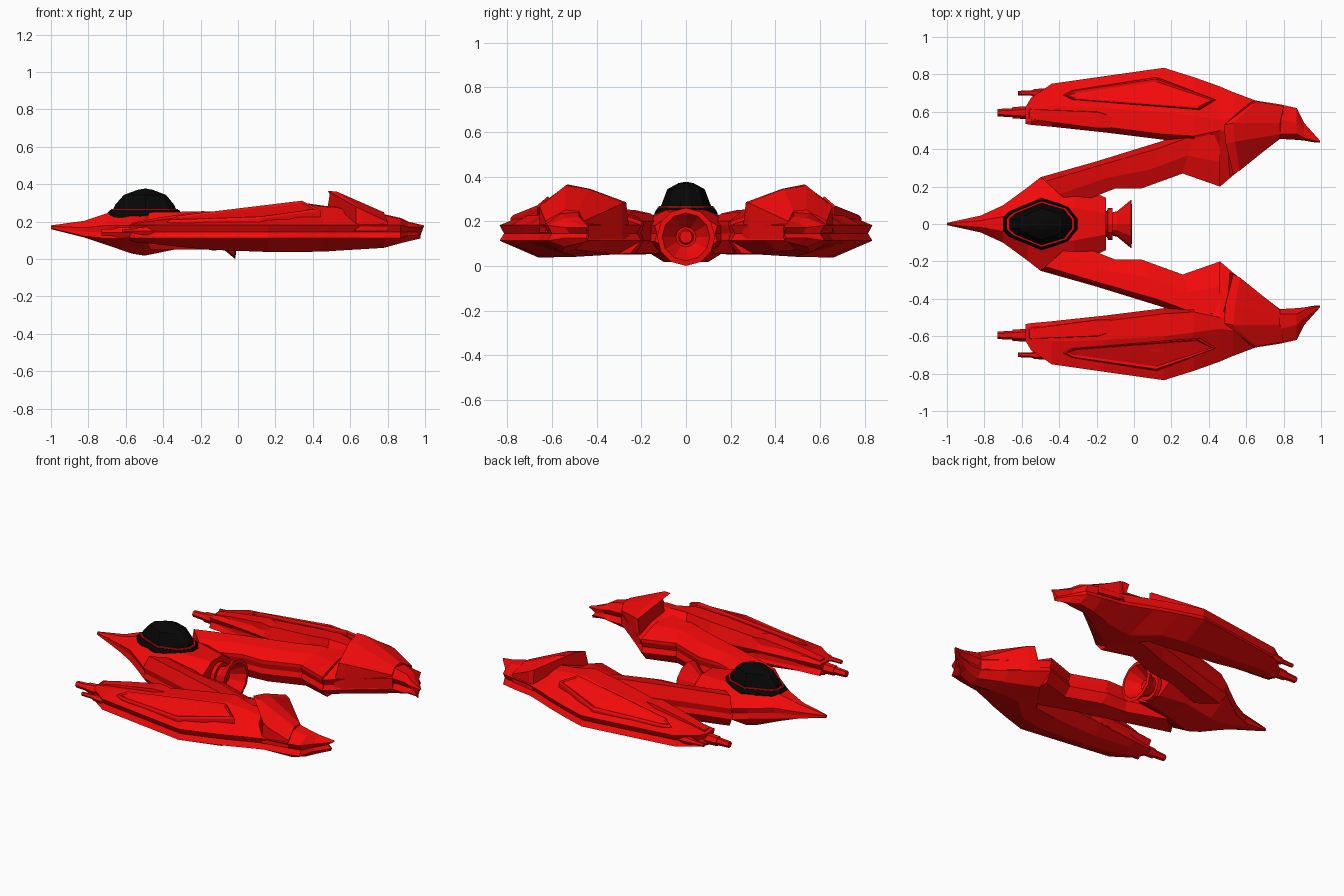
import bpy, bmesh, math
from mathutils import Vector

if "Cube" in bpy.data.objects:
    bpy.data.objects.remove(bpy.data.objects["Cube"])


def mat(name, col):
    m = bpy.data.materials.new(name)
    m.diffuse_color = (*col, 1)
    m.use_nodes = True
    m.node_tree.nodes["Principled BSDF"].inputs["Base Color"].default_value = m.diffuse_color
    return m


RED, BLACK = mat("red_paint", (0.9, 0.003, 0.003)), mat("black_glass", (0.002, 0.002, 0.002))


def finish(name, bm, material, mirror):
    bmesh.ops.recalc_face_normals(bm, faces=bm.faces)
    me = bpy.data.meshes.new(name)
    bm.to_mesh(me)
    bm.free()
    me.materials.append(material)
    ob = bpy.data.objects.new(name, me)
    bpy.context.collection.objects.link(ob)
    if mirror:
        mod = ob.modifiers.new("mirror", 'MIRROR')
        mod.use_axis = (False, True, False)
        mod.use_mirror_merge = False
    return ob


def loft(name, rings, material=RED, mirror=True, inset=0):
    """Skin matching rings of points and cap both ends."""
    bm = bmesh.new()
    vs = [[bm.verts.new(p) for p in r] for r in rings]
    n = len(vs[0])
    for a, b in zip(vs, vs[1:]):
        for i in range(n):
            j = (i + 1) % n
            bm.faces.new((a[i], a[j], b[j], b[i]))
    bm.faces.new(vs[0])
    cap = bm.faces.new(vs[-1])
    if inset:
        bmesh.ops.recalc_face_normals(bm, faces=bm.faces)
        bmesh.ops.inset_individual(bm, faces=[cap], thickness=inset, depth=-inset * 0.6)
    return finish(name, bm, material, mirror)


# Fuselage: x, half width, top, bottom
rings = []
for x, w, t, b in [(-1, .006, .18, .16), (-.82, .045, .205, .115), (-.7, .1, .245, .075),
                   (-.57, .195, .25, .03), (-.5, .25, .25, .018), (-.32, .22, .25, .055),
                   (-.15, .14, .235, .06)]:
    m = .17 if x < -.9 else .145
    e = min(.035, (t - b) * .25)
    half = [(w * .4, t), (w, m + e), (w * .93, m), (w, m - e), (w * .4, b)]
    rings.append([(x, y, z) for y, z in half] + [(x, -y, z) for y, z in reversed(half)])
loft("fuselage", rings, mirror=False)

# Swept arms: outer xy, inner xy, top height
rings = []
for o, i, top in [((-.5, .25), (-.33, .1), .25), ((-.2, .335), (-.1, .19), .255),
                  ((.14, .44), (.04, .19), .255), ((.33, .51), (.26, .27), .255),
                  ((.46, .53), (.46, .2), .26)]:
    o, i = Vector(o), Vector(i)
    prof = [(0, .18), (.15, top), (.6, top - .015), (1, .2), (1, .18), (.95, .145),
            (1, .113), (.85, .055), (.2, .05), (0, .11), (.05, .14)]
    rings.append([(*o.lerp(i, f), z) for f, z in prof])
loft("arm", rings)

# Side pods: x, inner edge, ridge inner, ridge outer, outer edge, top, bottom
rings = []
for x, yi, ri, ro, yo, t, b in [
        (-.58, .535, .55, .6, .625, .185, .1), (-.55, .53, .55, .61, .675, .195, .09),
        (-.44, .52, .55, .63, .75, .21, .08), (-.16, .49, .52, .62, .79, .245, .05),
        (.16, .45, .48, .6, .835, .285, .038), (.32, .44, .47, .58, .785, .305, .038),
        (.46, .2, .5, .56, .735, .285, .04), (.53, .26, .5, .57, .705, .28, .045),
        (.65, .355, .48, .57, .66, .25, .052), (.78, .455, .48, .56, .64, .24, .06),
        (.87, .45, .48, .54, .62, .22, .085), (.91, .446, .46, .5, .54, .2, .095),
        (.995, .436, .439, .441, .445, .18, .11)]:
    w = yo - yi
    g = min(.02, w * .2)
    ze, zl = (.172, .125) if x > .9 else (.182, .113)
    k = 1 if x > .95 else 0                      # swallow-tail notch at the tip
    rings.append([(x - k * d, y, z) for d, y, z in [
        (0, yi, ze), (0, ri, t), (0, ro, t - .005), (0, yo, ze), (.04, yo - g, .145), (.02, yo, zl),
        (.02, max(yo - .23, yi + w * .55), b), (.02, yi + w * .2, b + .012), (.02, yi, zl),
        (.04, yi + g, .145)]])
loft("side_pod", rings)

# Raised tail collar with an upright front wall, sloping back into the tail
loft("tail_collar", [
    [(.5, .25, .12), (.53, .268, .285), (.49, .43, .345), (.48, .53, .365), (.63, .645, .28), (.63, .66, .15), (.46, .53, .15)],
    [(.56, .285, .12), (.565, .285, .28), (.54, .44, .345), (.53, .54, .36), (.66, .655, .265), (.66, .655, .15), (.5, .53, .14)],
    [(.78, .458, .12), (.78, .458, .2), (.78, .48, .245), (.78, .54, .25), (.8, .63, .2), (.8, .63, .15), (.78, .53, .12)]])

# Raised panel with sunken middle on each pod
panel = [(-.38, .69, .198), (-.33, .715, .2), (.12, .785, .215), (.44, .665, .258), (.35, .61, .3), (-.33, .665, .22)]
loft("pod_panel", [[(x, y, z - .05) for x, y, z in panel], panel,
                   [(.04 + (x - .04) * .97, .69 + (y - .69) * .9, z + .012) for x, y, z in panel]], inset=.012)

# Gun fairing on the pod nose
loft("gun_fairing", [[(x, a, .13), (x + s, a + .012, z), (x + s, b - .012, z), (x, b, .13)]
                     for x, a, b, z, s in [(-.57, .55, .625, .195, .01), (-.42, .53, .62, .222, 0),
                                           (-.17, .5, .61, .257, -.02), (-.1, .5, .58, .245, 0)]])


# Guns: stepped six-sided barrels
def barrel(name, y, z, steps):
    loft(name, [[(x, y + r * math.cos(k * math.pi / 3), z + r * math.sin(k * math.pi / 3))
                 for k in range(6)] for x, r in steps])


barrel("main_gun", .595, .142, [(-.73, .02), (-.65, .024), (-.65, .03), (-.58, .034), (-.42, .034)])
barrel("small_gun", .7, .15, [(-.62, .012), (-.55, .014), (-.53, .022), (-.42, .028)])


# Canopy: black base, thin red seam, faceted glass
def oval(s, z, sy=None):
    sy = sy or s
    pts = [(-.21, .035), (-.17, .07), (0, .14), (.15, .095), (.2, .03)]
    pts += [(x, -y) for x, y in reversed(pts)]
    return [(-.495 + x * s, y * sy, z) for x, y in pts]


loft("canopy_base", [oval(1, .215), oval(1, .24), oval(.9, .262)], BLACK, False)
loft("canopy_seam", [oval(.89, .255), oval(.87, .268)], RED, False)
loft("canopy_glass", [oval(.83, .26), oval(.77, .29, .74), oval(.55, .343, .6),
                      oval(.2, .37, .25), oval(.04, .376, .04)], BLACK, False)

# Engine bell: lathed profile around the x axis
bm = bmesh.new()
prof = [(-.2, .07), (-.145, .07), (-.14, .085), (-.115, .085), (-.115, .062), (-.09, .068), (-.015, .13),
        (-.012, .107), (-.06, .075), (-.1, .045), (-.1, .035), (-.08, .028), (-.08, .001)]
ring = [bm.verts.new((x, 0, .13 + r)) for x, r in prof]
edges = [bm.edges.new(e) for e in zip(ring, ring[1:])]
bmesh.ops.spin(bm, geom=ring + edges, cent=(0, 0, .13), axis=(1, 0, 0), angle=math.tau, steps=12)
bmesh.ops.remove_doubles(bm, verts=bm.verts, dist=.0015)
finish("engine_bell", bm, RED, False)
